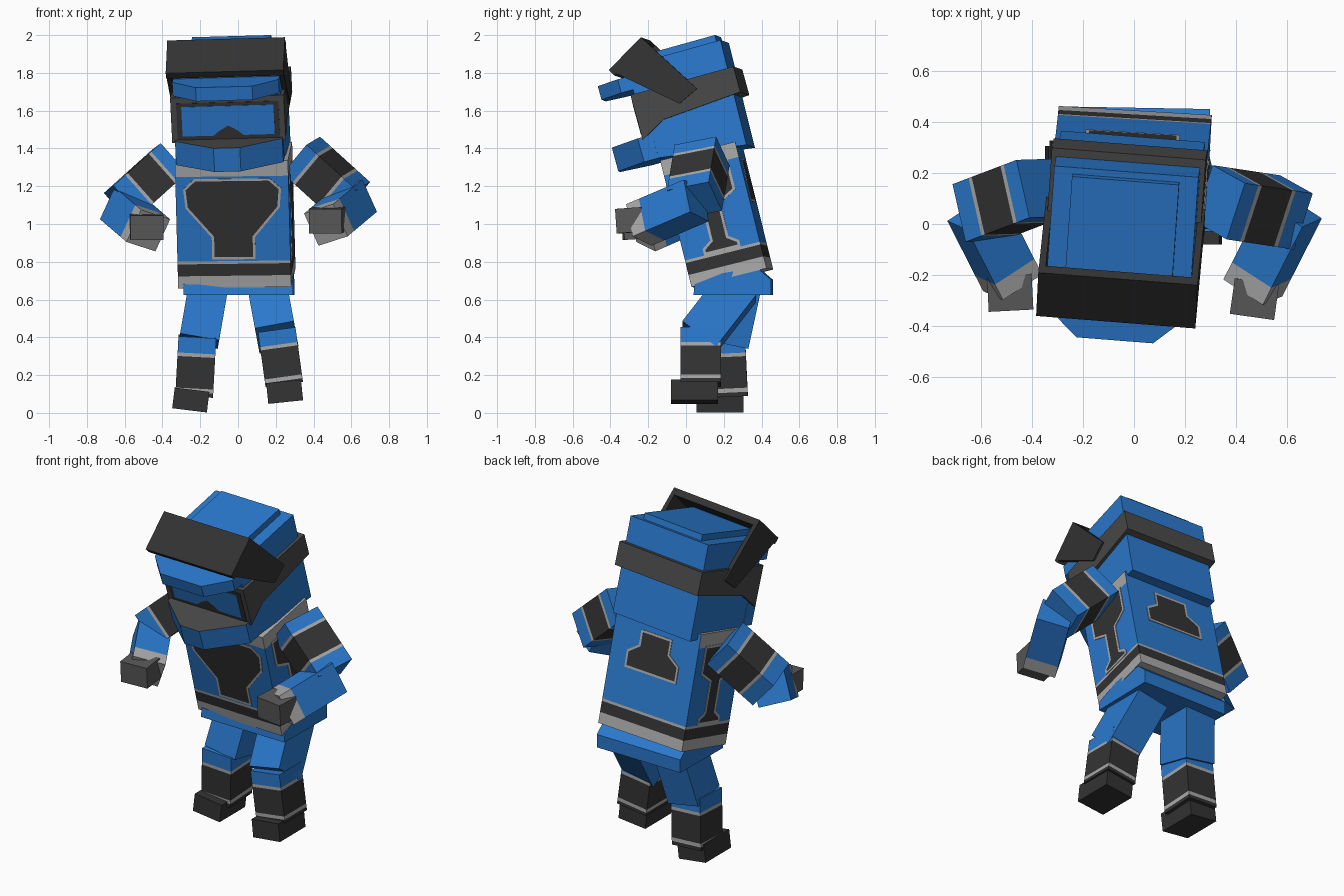
import bpy, bmesh, math
from mathutils import Matrix, Vector, Euler

if "Cube" in bpy.data.objects:
    bpy.data.objects.remove(bpy.data.objects["Cube"])


def material(name, rgb):
    m = bpy.data.materials.new(name)
    m.diffuse_color = (*rgb, 1)
    m.use_nodes = True
    m.node_tree.nodes["Principled BSDF"].inputs["Base Color"].default_value = m.diffuse_color
    return m


BLUE = material("blue", (0.023, 0.19, 0.61))
BLACK = material("near black", (0.033, 0.033, 0.033))
STRAP = material("dark grey", (0.066, 0.066, 0.066))
GLOVE = material("glove grey", (0.1, 0.1, 0.1))
LIGHT = material("light grey", (0.40, 0.40, 0.40))


def place(loc, rot=(0, 0, 0)):
    return Matrix.Translation(loc) @ Euler([math.radians(a) for a in rot]).to_matrix().to_4x4()


def finish(name, bm, M, mats):
    bmesh.ops.recalc_face_normals(bm, faces=bm.faces)
    me = bpy.data.meshes.new(name)
    bm.to_mesh(me)
    bm.free()
    for m in mats:
        me.materials.append(m)
    ob = bpy.data.objects.new(name, me)
    ob.matrix_world = M
    bpy.context.collection.objects.link(ob)
    return ob


def stack(name, M, sx, sy, segs, rule=None):
    """Box along local z, cut into coloured bands: segs = [(top z, material)], first entry is (bottom z, None)."""
    z0, z1 = segs[0][0], segs[-1][0]
    bm = bmesh.new()
    bmesh.ops.create_cube(bm, size=1, matrix=Matrix.Translation((0, 0, (z0 + z1) / 2))
                          @ Matrix.Diagonal((sx, sy, z1 - z0, 1)))
    for z, _ in segs[1:-1]:
        bmesh.ops.bisect_plane(bm, geom=bm.verts[:] + bm.edges[:] + bm.faces[:],
                               plane_co=(0, 0, z), plane_no=(0, 0, 1))
    mats = list(dict.fromkeys(m for _, m in segs[1:]))
    bm.normal_update()
    for f in bm.faces:
        c = f.calc_center_median()
        m = next(m for z, m in segs[1:] if c.z <= z + 1e-5)
        if rule:
            m = rule(c, f.normal, m)
        f.material_index = mats.index(m)
    return finish(name, bm, M, mats)


def box(name, M, size, mat):
    return stack(name, M, size[0], size[1], [(-size[2] / 2, None), (size[2] / 2, mat)])


AXES = {"x": lambda u, v, t: (t, u, v), "y": lambda u, v, t: (u, t, v), "z": lambda u, v, t: (u, v, t)}


def prism(name, M, pts, axis, lo, hi, mat, top=None, border=0.0):
    """Extrude a 2D outline along an axis; the end face at 'hi' may get its own colour or an inset centre."""
    bm = bmesh.new()
    a = [bm.verts.new(AXES[axis](u, v, lo)) for u, v in pts]
    b = [bm.verts.new(AXES[axis](u, v, hi)) for u, v in pts]
    bm.faces.new(a)
    end = bm.faces.new(b)
    for i in range(len(a)):
        j = (i + 1) % len(a)
        bm.faces.new((a[i], a[j], b[j], b[i]))
    bmesh.ops.recalc_face_normals(bm, faces=bm.faces)
    if border:
        bmesh.ops.inset_region(bm, faces=[end], thickness=border, use_even_offset=True)
    if top:
        end.material_index = 1
    return finish(name, bm, M, [mat, top] if top else [mat])


def mirrored(half):
    return half + [(-u, v) for u, v in reversed(half)]


def limb(name, p0, p1, sx, sy, segs, ref=(0, 1, 0.2)):
    """Banded box from p0 to p1; segs give (end fraction, material)."""
    p0, p1 = Vector(p0), Vector(p1)
    z = p1 - p0
    L = z.length
    z.normalize()
    x = Vector(ref).cross(z).normalized()
    y = z.cross(x)
    M = Matrix.Translation(p0) @ Matrix((x, y, z)).transposed().to_4x4()
    return stack(name, M, sx, sy, [(0, None)] + [(f * L, m) for f, m in segs])


# Torso with hem bands and a pale shoulder yoke on front and sides
T = place((-0.015, 0.1625, 1.0475), (14, -0.7, -3.4))
stack("torso", T, 0.6, 0.41,
      [(-0.345, None), (-0.28, LIGHT), (-0.215, BLACK), (-0.2, LIGHT), (0.262, BLUE), (0.345, LIGHT)],
      lambda c, n, m: BLUE if c.z > 0.26 and n.y > 0.5 else m)

# Bordered panels on chest, flanks and back
chest = [(0.115, -0.19), (0.115, -0.07), (0.25, 0.09), (0.26, 0.195), (0.2, 0.25)]
prism("chest_panel", T, mirrored(chest), "y", -0.203, -0.2085, LIGHT, BLACK, 0.013)
flank = [(0.1, -0.2), (0.1, -0.165), (0.05, -0.13), (0.05, 0.05), (0.145, 0.1), (0.145, 0.27)]
for s, side in ((1, "right"), (-1, "left")):
    prism(side + "_flank_panel", T, mirrored(flank), "x", s * 0.298, s * 0.3035, LIGHT, BLACK, 0.014)
back = [(0.185, 0.02), (0.185, 0.12), (0.11, 0.17), (0.11, 0.26)]
prism("back_panel", T, mirrored(back), "y", 0.203, 0.2085, LIGHT, BLACK, 0.013)

# Hips, following the tilted hem above
prism("hips", place((0, 0, 0), (0, 0, -1)),
      [(0.045, 0.625), (0.455, 0.625), (0.455, 0.705), (0.38, 0.77), (0.2, 0.74), (0.05, 0.68)],
      "x", -0.29, 0.29, BLUE)

# Helmet shell and crown plate
H = place((-0.037, 0, 1.65), (15.5, -1.6, -4.5))
prism("helmet_shell", H, [(0.268, -0.322), (0.282, 0.25), (-0.235, 0.25), (-0.235, -0.26)],
      "x", -0.283, 0.283, BLUE)
prism("crown_plate", H, [(-0.21, -0.2), (0.21, -0.2), (0.21, 0.255), (-0.21, 0.255)],
      "z", 0.24, 0.287, BLUE)

# Goggle strap and frame, flaring towards the face
prism("goggle_strap", H, [(0.312, -0.044), (0.312, 0.096), (-0.255, 0.096), (-0.255, -0.15), (-0.12, -0.076)],
      "x", -0.302, 0.302, STRAP)
lens = [(-0.245, -0.115), (-0.08, -0.115), (-0.05, -0.09), (0, -0.062), (0.05, -0.09), (0.08, -0.115),
        (0.245, -0.115), (0.245, 0.047), (-0.245, 0.047)]
rim = [(-0.272, -0.135), (0.272, -0.135), (0.272, 0.065), (-0.272, 0.065)]
prism("goggle_rim", H, rim, "y", -0.254, -0.258, BLACK)
prism("goggle_lens", H, lens, "y", -0.254, -0.261, BLUE)

# Brim and chin guard, both faceted in plan
brim = [(0.283, -0.2), (0.283, -0.3), (0.15, -0.42)]
prism("brim", H, mirrored(brim), "z", 0.12, 0.195, BLUE)
chin = [(0.285, -0.2), (0.285, -0.28), (0.07, -0.44)]
prism("chin_guard", H, mirrored(chin), "z", -0.265, -0.135, BLUE, STRAP)

# Raised visor: front slab and two tapering cheeks
A, B, C, D = (-0.12, 0.376), (-0.33, 0.254), (-0.015, -0.018), (0.095, 0.034)
prism("visor_front", H, [A, B, (-0.31, 0.219), (-0.1, 0.341)], "x", -0.312, 0.312, BLACK)
for s, side in ((1, "right"), (-1, "left")):
    prism(side + "_visor_cheek", H, [A, B, C, D], "x", s * 0.286, s * 0.3125, BLACK)

# Arms: sleeve with bands, forearm with cuff, glove
arms = {
    "right": ((0.335, 0.085, 1.365), (0.6, 0.045, 1.125), (0.62, 0.055, 1.125), (0.465, -0.25, 0.995),
              (0.472, -0.29, 1.02), (4, 0, -8), (0.2, 1, 0.3)),
    "left": ((-0.365, 0.14, 1.33), (-0.615, 0.045, 1.105), (-0.615, 0.045, 1.085), (-0.475, -0.23, 0.965),
             (-0.485, -0.265, 0.985), (4, 0, 3), (0.25, 1, 0.25)),
}
for side, (sh, el, e2, wr, hand, rot, ref) in arms.items():
    limb(side + "_sleeve", sh, el, 0.21, 0.235,
         [(0.2, BLUE), (0.25, LIGHT), (0.7, BLACK), (0.75, LIGHT), (1, BLUE)], ref)
    limb(side + "_forearm", e2, wr, 0.19, 0.19, [(0.78, BLUE), (1, LIGHT)], (0, 0.5, 1))
    box(side + "_glove", place(hand, rot), (0.175, 0.14, 0.13), GLOVE)

# Legs: one striding forward, one trailing
legs = {
    "right": ((0.155, 0.28, 0.67), (0.205, 0.07, 0.4), (0.205, 0.078, 0.44), (0.245, 0.078, 0.15),
              (0.247, 0.045, 0.112), -6),
    "left": ((-0.155, 0.285, 0.68), (-0.207, 0.22, 0.38), (-0.215, 0.205, 0.405), (-0.232, 0.22, 0.09),
             (-0.25, 0.18, 0.068), 7),
}
for side, (hip, knee, top, ankle, foot, roll) in legs.items():
    limb(side + "_thigh", hip, knee, 0.21, 0.225, [(1, BLUE)], (0, 1, 0))
    limb(side + "_shin", top, ankle, 0.2, 0.215,
         [(0.27, BLUE), (0.33, LIGHT), (0.86, BLACK), (0.93, LIGHT), (1, BLACK)], (0, 1, 0))
    box(side + "_boot", place(foot, (0, roll, 0)), (0.185, 0.25, 0.11), BLACK)
